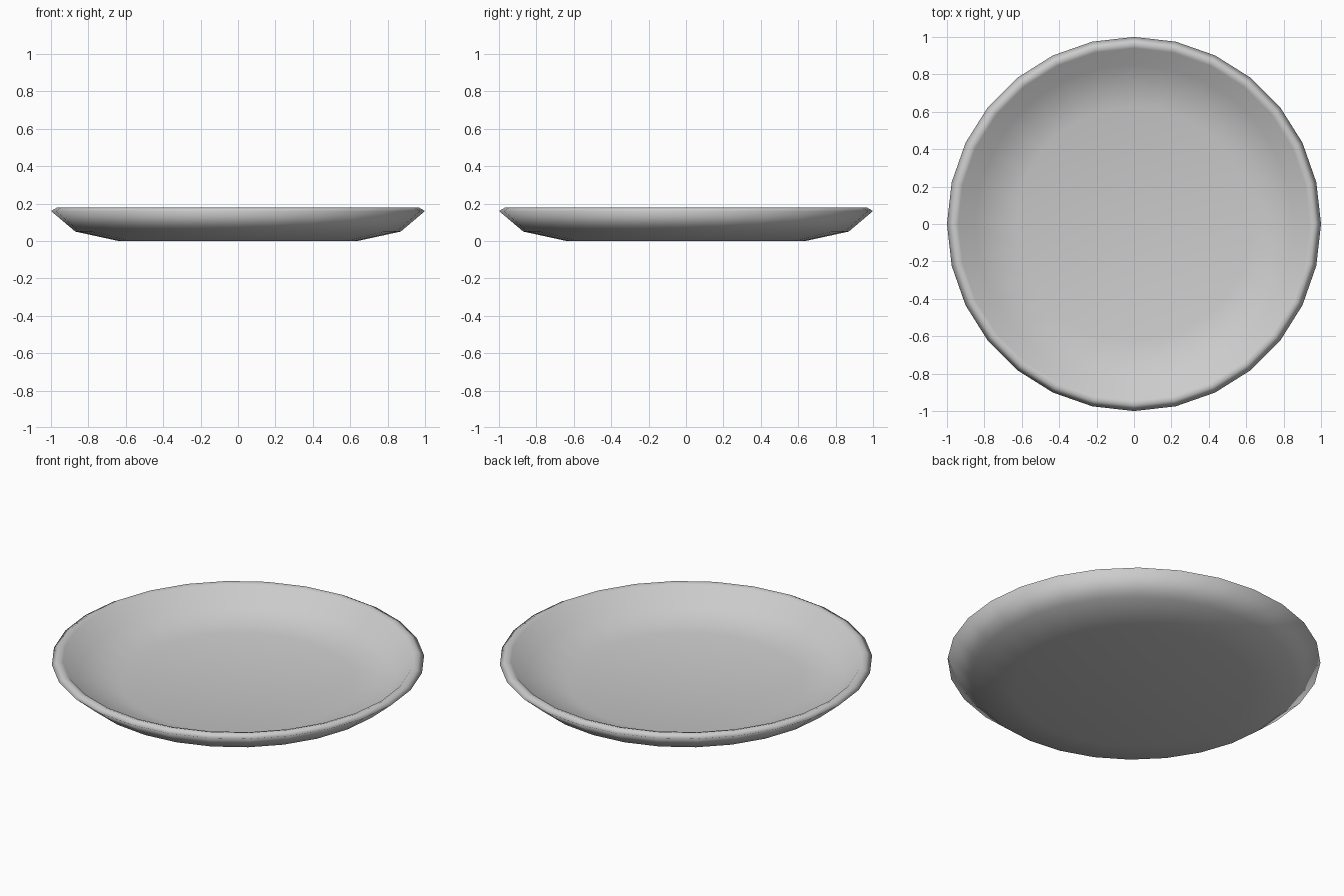
import bpy, bmesh, math

if "Cube" in bpy.data.objects:
    bpy.data.objects.remove(bpy.data.objects["Cube"])

SEGMENTS = 28

# Plate profile (radius, height): underside, outer wall, lip, inner wall, well
PROFILE = [
    (0.64, 0.0), (0.87, 0.05), (1.0, 0.16), (0.965, 0.18),
    (0.94, 0.172), (0.85, 0.08), (0.63, 0.03),
]


def lathe(name, profile, segments):
    """Revolve an open profile around z and cap both ends."""
    bm = bmesh.new()
    rings = []
    for r, z in profile:
        rings.append([bm.verts.new((r * math.cos(2 * math.pi * i / segments),
                                    r * math.sin(2 * math.pi * i / segments), z))
                      for i in range(segments)])
    for a, b in zip(rings, rings[1:]):
        for i in range(segments):
            j = (i + 1) % segments
            bm.faces.new((a[i], a[j], b[j], b[i]))
    bm.faces.new(rings[0][::-1])   # base
    bm.faces.new(rings[-1])        # well floor
    bmesh.ops.recalc_face_normals(bm, faces=bm.faces)
    for f in bm.faces:
        f.smooth = True
    mesh = bpy.data.meshes.new(name)
    bm.to_mesh(mesh)
    bm.free()
    obj = bpy.data.objects.new(name, mesh)
    bpy.context.collection.objects.link(obj)
    return obj


# Smooth dinner plate
lathe("plate", PROFILE, SEGMENTS)
